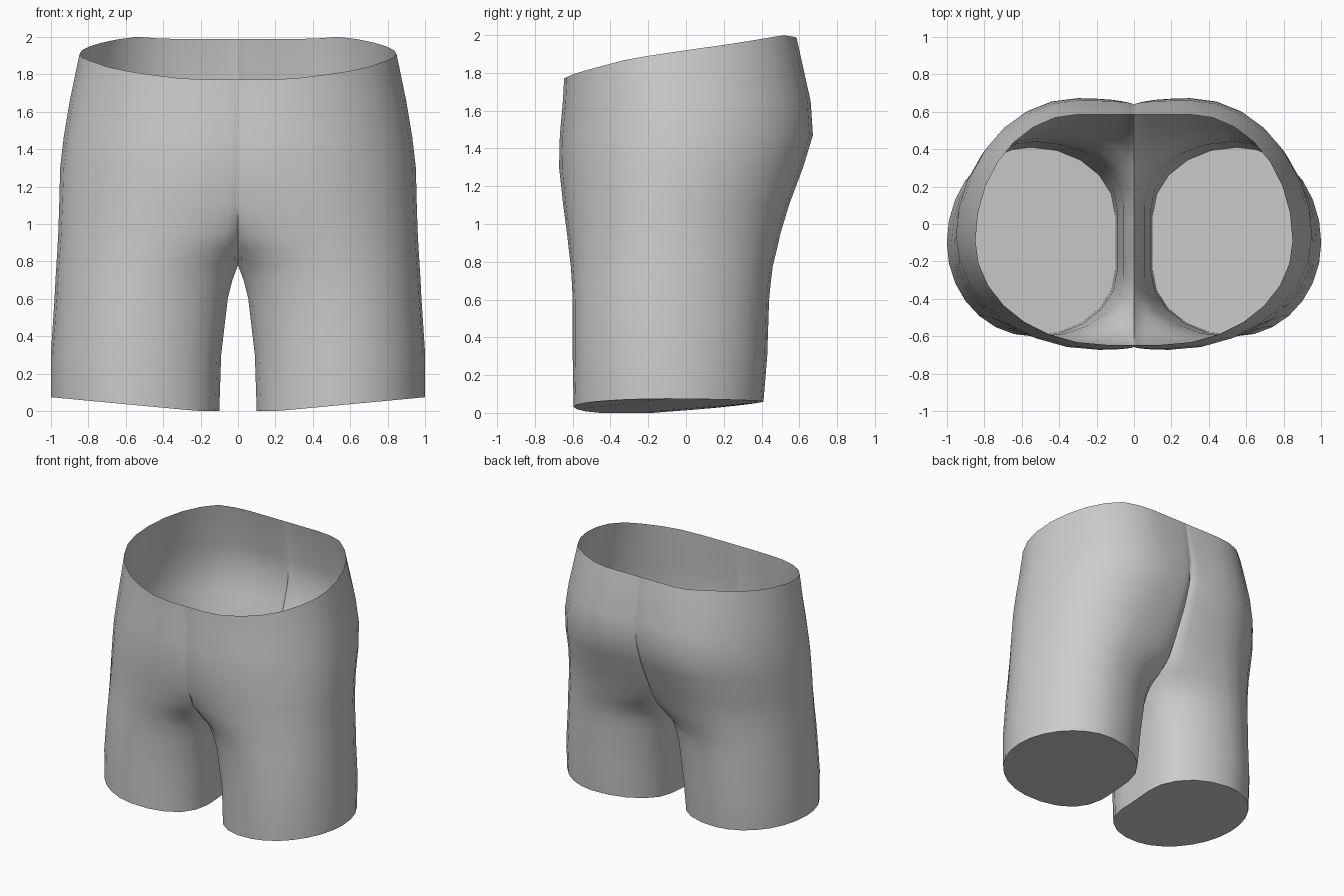
import bpy, bmesh
from math import sin, cos, pi

if "Cube" in bpy.data.objects:
    bpy.data.objects.remove(bpy.data.objects["Cube"])

# Cross-sections of the right half, bottom to top:
# z, outer x, front peak x, back peak x, widest y, front y, back y, seam x, seam front y, seam back y
ROWS = [
    (0.00, 1.00, .54, .55, -.10, -.595, .41, .100, -.25, .05),
    (0.30, 1.00, .54, .55, -.10, -.600, .43, .090, -.25, .08),
    (0.60, .980, .50, .53, -.10, -.600, .44, .055, -.28, .10),
    (0.70, .975, .46, .52, -.10, -.605, .45, .030, -.29, .11),
    (0.78, .970, .42, .50, -.10, -.610, .46, 0, -.30, .12),
    (0.86, .965, .38, .47, -.10, -.620, .48, 0, -.46, .29),
    (0.95, .960, .33, .44, -.10, -.630, .50, 0, -.57, .40),
    (1.10, .955, .26, .39, -.09, -.650, .545, 0, -.635, .48),
    (1.30, .950, .19, .34, -.06, -.672, .62, 0, -.655, .575),
    (1.47, .930, .16, .30, -.05, -.668, .672, 0, -.655, .63),
    (1.65, .900, .15, .30, -.05, -.652, .660, 0, -.645, .638),
    (1.90, .847, .15, .30, -.09, -.645, .585, 0, -.645, .585),
]
WAIST = [(-.66, 1.765), (-.58, 1.80), (-.3, 1.875), (0, 1.92), (.25, 1.955), (.52, 2.0), (.60, 1.985)]
QIN, QOUT, INNER = 5, 7, 4


def waist_height(y):
    for (a, za), (b, zb) in zip(WAIST, WAIST[1:]):
        if y <= b:
            return za + (zb - za) * (y - a) / (b - a)
    return WAIST[-1][1]


def hem_height(x, y):
    t = min(1, max(0, (y + .3) / .7))
    return max(0, .075 * (x - .2) / .8 + .06 * t * (1 - x))


def section(row):
    """Points from the front seam round the outside to the back seam."""
    z, X, fx, bx, cy, fy, by, sx, sf, sb = row
    pts = []
    for i in range(QIN):
        t = pi / 2 * i / QIN
        pts.append((fx - (fx - sx) * cos(t), sf + (fy - sf) * sin(t)))
    for i in range(QOUT):
        t = pi / 2 * i / QOUT
        pts.append((fx + (X - fx) * sin(t), cy + (fy - cy) * cos(t)))
    for i in range(QOUT):
        t = pi / 2 * i / QOUT
        pts.append((bx + (X - bx) * cos(t), cy + (by - cy) * sin(t)))
    for i in range(QIN + 1):
        t = pi / 2 * i / QIN
        pts.append((bx - (bx - sx) * sin(t), sb + (by - sb) * cos(t)))
    return pts


bm = bmesh.new()
rings = []
for k, row in enumerate(ROWS):
    pts = section(row)
    # inner thigh closes the leg rings up to the crotch
    if row[0] <= .78:
        pts += [(row[7], row[9] + (row[8] - row[9]) * i / INNER) for i in range(1, INNER)]
    ring = []
    for x, y in pts:
        z = row[0]
        if k == 0:
            z = hem_height(x, y)
        elif k == len(ROWS) - 1:
            z = waist_height(y)
        ring.append(bm.verts.new((x, y, z)))
    rings.append(ring)

# walls: closed loops on the leg, open strips above the crotch
for lo, hi in zip(rings, rings[1:]):
    n = min(len(lo), len(hi))
    closed = len(lo) == len(hi) and hi[0].co.z <= .785
    for i in range(n if closed else 2 * (QIN + QOUT)):
        j = (i + 1) % n if closed else i + 1
        bm.faces.new((lo[i], lo[j], hi[j], hi[i]))
# leg bottom cap
bm.faces.new(rings[0][::-1])

mesh = bpy.data.meshes.new("shorts")
bm.to_mesh(mesh)
bm.free()
shorts = bpy.data.objects.new("shorts", mesh)
bpy.context.collection.objects.link(shorts)
mirror = shorts.modifiers.new("mirror", 'MIRROR')
mirror.merge_threshold = .0005

bpy.context.view_layer.objects.active = shorts
shorts.select_set(True)
bpy.ops.object.modifier_apply(modifier="mirror")
bpy.ops.object.shade_smooth_by_angle(angle=1.05)
